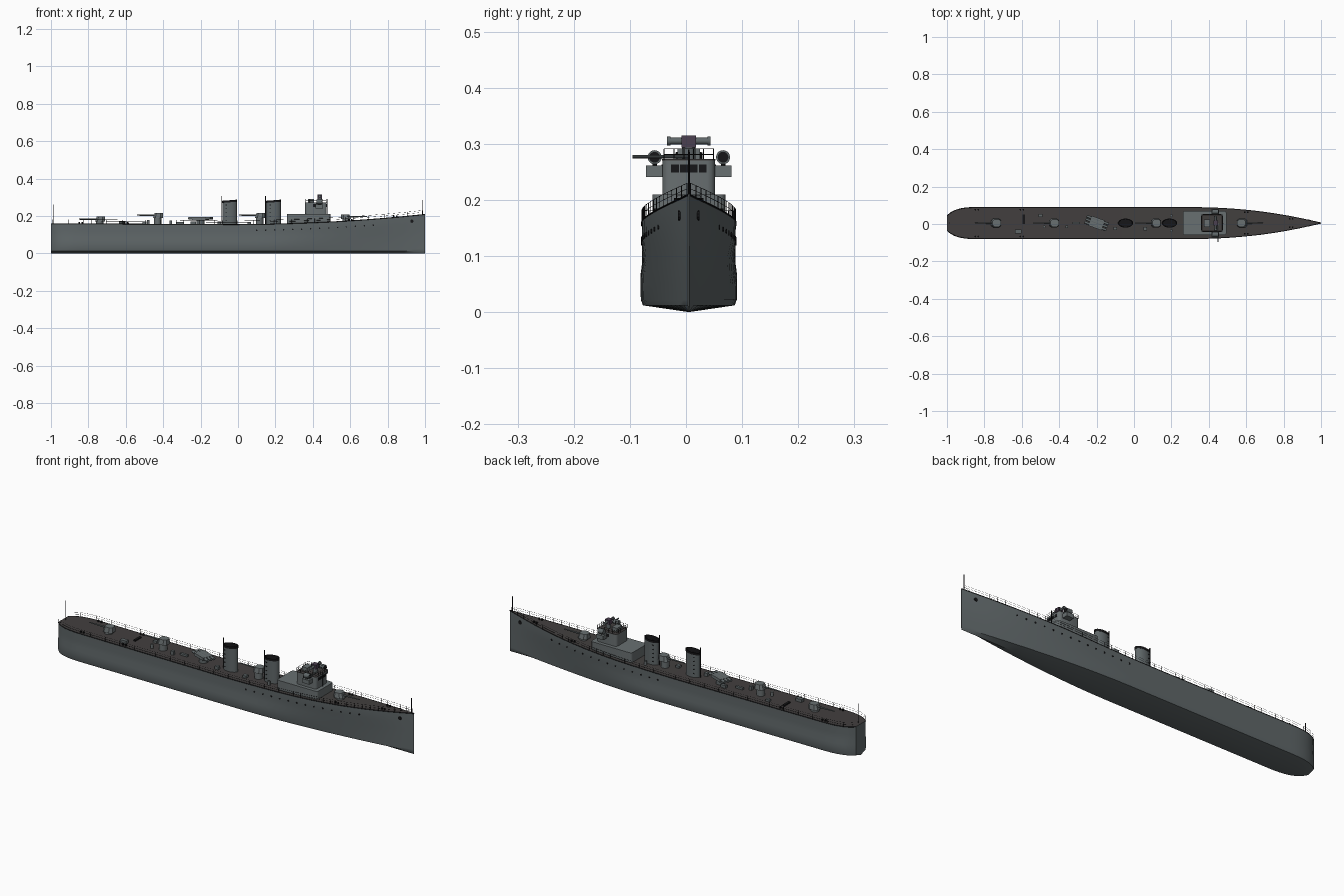
import bpy, bmesh, math
from mathutils import Vector, Matrix

if "Cube" in bpy.data.objects:
    bpy.data.objects.remove(bpy.data.objects["Cube"])

def material(name, rgb):
    m = bpy.data.materials.new(name)
    m.use_nodes = True
    m.diffuse_color = (*rgb, 1)
    m.node_tree.nodes["Principled BSDF"].inputs["Base Color"].default_value = (*rgb, 1)
    return m

GREY = material("hull grey", (0.115, 0.135, 0.14))
LIGHT = material("fitting grey", (0.14, 0.16, 0.165))
DECK = material("deck brown grey", (0.055, 0.05, 0.049))
BLACK = material("black", (0.008, 0.008, 0.009))
LENS = material("dull violet", (0.07, 0.05, 0.08))
CY = 0.005  # hull centreline

def finish(name, bm, mats, smooth=True):
    bmesh.ops.recalc_face_normals(bm, faces=bm.faces)
    me = bpy.data.meshes.new(name)
    bm.to_mesh(me)
    bm.free()
    ob = bpy.data.objects.new(name, me)
    bpy.context.collection.objects.link(ob)
    for m in mats:
        me.materials.append(m)
    if smooth:
        bpy.ops.object.select_all(action='DESELECT')
        ob.select_set(True)
        bpy.context.view_layer.objects.active = ob
        bpy.ops.object.shade_smooth_by_angle(angle=math.radians(35))
    return ob

def add_box(bm, loc, size, turn=0):
    m = Matrix.Translation(loc) @ Matrix.Rotation(turn, 4, 'Z') @ Matrix.Diagonal((*size, 1))
    bmesh.ops.create_cube(bm, size=1, matrix=m)

def add_rod(bm, p, q, r, sides=4, r2=None):
    p, q = Vector(p), Vector(q)
    d = q - p
    m = Matrix.Translation((p + q) / 2) @ d.to_track_quat('Z', 'Y').to_matrix().to_4x4()
    bmesh.ops.create_cone(bm, cap_ends=True, segments=sides, radius1=r,
                          radius2=r if r2 is None else r2, depth=d.length, matrix=m)

def box(name, loc, size, mat, turn=0, bevel=0):
    bm = bmesh.new()
    add_box(bm, loc, size, turn)
    if bevel:
        bmesh.ops.bevel(bm, geom=[e for e in bm.edges if abs(e.verts[0].co.z - e.verts[1].co.z) > 1e-4],
                        offset=bevel, segments=3, profile=0.5, affect='EDGES')
    return finish(name, bm, [mat], bevel > 0)

def rod(name, p, q, r, mat, sides=16, r2=None):
    bm = bmesh.new()
    add_rod(bm, p, q, r, sides, r2)
    return finish(name, bm, [mat])

# Hull lines
def sheer(x):
    return 0.155 + 0.055 * max(0, (x + 0.1) / 1.1) ** 2.2 + 0.005 * max(0, -x)

def half(x, start=0.3, power=2.1):
    w = 0.086
    if x > start:
        w *= 1 - ((x - start) / (1 - start)) ** power
    if x < -0.82:
        w *= (1 - (0.92 * (-0.82 - x) / 0.18) ** 3) ** 0.5
    return max(w, 0.0012)

def section(x):
    top, low, h = half(x), half(x, 0.1, 1.75), sheer(x)
    side = [(top * 0.975, h), (top * 0.965, h * 0.75), (0.5 * (top + low) * 0.965, h * 0.56),
            (0.35 * top + 0.65 * low, h * 0.42), (low, 0.05), (low * 0.995, 0.022), (low * 0.95, 0.012)]
    return ([(x, CY + y, z) for y, z in side] + [(x, CY, 0)]
            + [(x, CY - y, z) for y, z in reversed(side)])

# Hull with deck
xs = [-1 + 0.02 * i for i in range(10)] + [-0.8 + 0.06 * i for i in range(31)]
bm = bmesh.new()
rings = [[bm.verts.new(p) for p in section(x)] for x in xs]
for a, b in zip(rings, rings[1:]):
    for i in range(len(a)):
        j = (i + 1) % len(a)
        f = bm.faces.new((a[i], a[j], b[j], b[i]))
        f.material_index = 1 if j == 0 else 0
bm.faces.new(rings[0])
bm.faces.new(rings[-1])
finish("hull", bm, [GREY, DECK])

# Railings, edge strip, portholes, anchors and bollards
for s, side in ((1, "left"), (-1, "right")):
    def edge(x, up, inset=0.97):
        return Vector((x, CY + s * half(x) * inset, sheer(x) + up))
    bm = bmesh.new()
    rx = [-0.99 + 0.0412 * i for i in range(49)]
    for i, x in enumerate(rx):
        add_rod(bm, edge(x, 0), edge(x, 0.021), 0.0007)
        if i:
            for up in (0.011, 0.021):
                add_rod(bm, edge(rx[i - 1], up), edge(x, up), 0.0005)
    finish(side + "_railing", bm, [BLACK], False)
    bm = bmesh.new()
    for a, b in zip(xs, xs[1:]):
        add_rod(bm, edge(a, -0.001), edge(b, -0.001), 0.0018)
    finish(side + "_deck_edge", bm, [BLACK], False)

    bm = bmesh.new()
    for i in range(14):
        x = 0.1 + 0.048 * i
        z = sheer(x) - 0.033
        y = half(x) * 0.965
        add_rod(bm, (x, CY + s * (y - 0.004), z), (x, CY + s * (y + 0.002), z), 0.0042, 10)
    finish(side + "_portholes", bm, [BLACK], False)
    y = half(0.93)
    rod(side + "_anchor", (0.93, CY + s * (y - 0.008), 0.172), (0.93, CY + s * (y + 0.002), 0.172),
        0.009, BLACK, 10)
    bm = bmesh.new()
    for x in (-0.84, -0.6, 0.6, 0.84):
        for dx in (-0.008, 0.008):
            p = Vector((x + dx, CY + s * (half(x) - 0.014), sheer(x)))
            add_rod(bm, p, p + Vector((0, 0, 0.009)), 0.0045, 10)
    finish(side + "_bollards", bm, [BLACK])

# Flagstaffs
rod("stern_flagstaff", (-0.985, CY, 0.155), (-0.985, CY, 0.26), 0.0018, BLACK, 6)
rod("bow_flagstaff", (0.985, CY, 0.205), (0.985, CY, 0.285), 0.0018, BLACK, 6)

# Funnels: oval tubes with a sunken black mouth and an aft steam pipe
def funnel(name, x):
    bm = bmesh.new()
    n = 32
    def ring(z, k, tilt=0):
        return [bm.verts.new((x + 0.039 * k * math.cos(t), CY + 0.023 * k * math.sin(t),
                              z + tilt * math.cos(t)))
                for t in (2 * math.pi * i / n for i in range(n))]
    levels = [ring(0.15, 1), ring(0.273, 1, 0.003), ring(0.273, 1.05, 0.003), ring(0.284, 1.05, 0.003),
              ring(0.284, 0.93, 0.003), ring(0.262, 0.9)]
    for k, (a, b) in enumerate(zip(levels, levels[1:])):
        for i in range(n):
            f = bm.faces.new((a[i], a[(i + 1) % n], b[(i + 1) % n], b[i]))
            f.material_index = 1 if k > 1 else 0
    bm.faces.new(levels[-1]).material_index = 1
    finish(name, bm, [GREY, BLACK])
    rod(name + "_pipe", (x - 0.042, CY, 0.15), (x - 0.042, CY, 0.308), 0.0025, BLACK, 8)
    bm = bmesh.new()
    for s in (-1, 1):
        for i in range(5):
            add_box(bm, (x - 0.018, CY + s * 0.0205, 0.175 + 0.021 * i), (0.007, 0.003, 0.004))
    finish(name + "_steps", bm, [BLACK], False)

funnel("aft_funnel", -0.045)
funnel("forward_funnel", 0.19)

# Guns: pedestal, rounded shield with sloped face, barrel
def gun(name, x, base, d):
    z0 = sheer(x)
    rod(name + "_pedestal", (x, CY, z0 - 0.002), (x, CY, base + 0.003), 0.02, LIGHT, 20)
    bm = bmesh.new()
    plan = [(0.024, 0.014), (0.012, 0.025), (-0.016, 0.025), (-0.03, 0.014)]
    plan += [(a, -b) for a, b in reversed(plan)]
    low = [bm.verts.new((x + d * a, CY + b, base)) for a, b in plan]
    top = [bm.verts.new((x + d * (a * 0.8 - 0.004), CY + b * 0.8, base + 0.026)) for a, b in plan]
    for i in range(8):
        bm.faces.new((low[i], low[(i + 1) % 8], top[(i + 1) % 8], top[i]))
    bm.faces.new(low)
    bm.faces.new(top)
    finish(name + "_shield", bm, [LIGHT], False)
    rod(name + "_barrel", (x + d * 0.01, CY, base + 0.013), (x + d * 0.11, CY, base + 0.014),
        0.0045, GREY, 12, 0.0025)

gun("stern_gun", -0.74, 0.17, -1)
gun("upper_aft_gun", -0.43, 0.19, -1)
gun("midship_gun", 0.115, 0.19, -1)
gun("bow_gun", 0.58, 0.183, 1)

# Trained torpedo mount
turn = math.radians(-20)
rod("torpedo_mount_base", (-0.2, CY, 0.154), (-0.2, CY, 0.18), 0.022, GREY, 20)
box("torpedo_mount_house", (-0.2, CY, 0.187), (0.075, 0.056, 0.015), LIGHT, turn)
bm = bmesh.new()
for k in (-1, 0, 1):
    c = Vector((-0.2, CY, 0.188))
    side = Vector((-math.sin(turn), math.cos(turn), 0)) * 0.017 * k
    run = Vector((math.cos(turn), math.sin(turn), 0)) * 0.062
    add_rod(bm, c + side - run, c + side + run, 0.007, 12)
finish("torpedo_tubes", bm, [GREY])

# Deck lockers, hatches and vents
for i, (x, y, w, d, h) in enumerate([(-0.62, -0.045, 0.035, 0.02, 0.015), (-0.5, 0.04, 0.02, 0.015, 0.012),
                                     (-0.31, 0.0, 0.04, 0.012, 0.01), (-0.36, -0.02, 0.015, 0.015, 0.02),
                                     (-0.24, 0.03, 0.03, 0.014, 0.014), (-0.1, -0.03, 0.02, 0.016, 0.016),
                                     (0.06, -0.03, 0.02, 0.02, 0.012), (-0.59, 0.02, 0.012, 0.05, 0.006)]):
    box(f"deck_locker_{i + 1}", (x, CY + y, sheer(x) + h / 2), (w, d, h), GREY if i < 7 else BLACK)
for i, (x, y) in enumerate([(0.2, 0.04), (0.2, -0.04), (-0.48, -0.02)]):
    rod(f"vent_{i + 1}", (x, CY + y, 0.15), (x, CY + y, 0.178), 0.007, LIGHT, 12)

# Bridge superstructure
box("deckhouse", (0.378, CY, 0.18), (0.232, 0.13, 0.06), LIGHT, bevel=0.012)
box("bridge", (0.417, CY, 0.24), (0.115, 0.094, 0.062), LIGHT, bevel=0.014)
box("bridge_roof", (0.417, CY, 0.2715), (0.117, 0.096, 0.002), DECK, bevel=0.014)
bm = bmesh.new()
for k in (-1.5, -0.5, 0.5, 1.5):
    add_box(bm, (0.4745, CY + 0.0165 * k, 0.256), (0.003, 0.014, 0.014))
for s in (-1, 1):
    for x in (0.41, 0.435):
        add_box(bm, (x, CY + s * 0.047, 0.256), (0.016, 0.003, 0.014))
finish("bridge_windows", bm, [BLACK], False)

# Bridge rail and ladder rails down to the bow
bm = bmesh.new()
corners = [(0.362, -0.044), (0.472, -0.044), (0.472, 0.044), (0.362, 0.044)]
for i, (a, b) in enumerate(corners):
    c, d = corners[(i + 1) % 4]
    for z in (0.281, 0.291):
        add_rod(bm, (a, CY + b, z), (c, CY + d, z), 0.0006)
    for k in range(5):
        x, y = a + (c - a) * k / 5, CY + b + (d - b) * k / 5
        add_rod(bm, (x, y, 0.271), (x, y, 0.291), 0.0009)
finish("bridge_railing", bm, [BLACK], False)

# Bridge wings and searchlights
for s, side in ((1, "left"), (-1, "right")):
    y = CY + s * 0.061
    box(side + "_bridge_wing", (0.435, y, 0.251), (0.04, 0.03, 0.021), LIGHT)
    rod(side + "_lamp_post", (0.435, y, 0.26), (0.435, y, 0.27), 0.004, BLACK, 8)
    rod(side + "_searchlight", (0.42, y, 0.276), (0.45, y, 0.276), 0.0125, GREY, 20)
    rod(side + "_searchlight_glass", (0.45, y, 0.276), (0.4515, y, 0.276), 0.0095, BLACK, 20)
rod("side_telescope", (0.45, CY, 0.277), (0.45, -0.095, 0.277), 0.003, GREY, 10)

# Rangefinder and director
rod("director_pedestal", (0.437, CY, 0.27), (0.437, CY, 0.3), 0.012, GREY, 16)
box("director_housing", (0.437, CY, 0.304), (0.026, 0.026, 0.022), LENS)
rod("rangefinder_tube", (0.437, CY - 0.036, 0.305), (0.437, CY + 0.036, 0.305), 0.006, GREY, 16)
for s, side in ((1, "left"), (-1, "right")):
    rod(side + "_rangefinder_end", (0.437, CY + s * 0.033, 0.305), (0.437, CY + s * 0.039, 0.305),
        0.008, GREY, 16)
box("chart_table", (0.39, CY, 0.281), (0.03, 0.04, 0.02), LIGHT)
rod("jack_mast", (0.48, CY, 0.2), (0.48, CY, 0.29), 0.0015, BLACK, 6)
